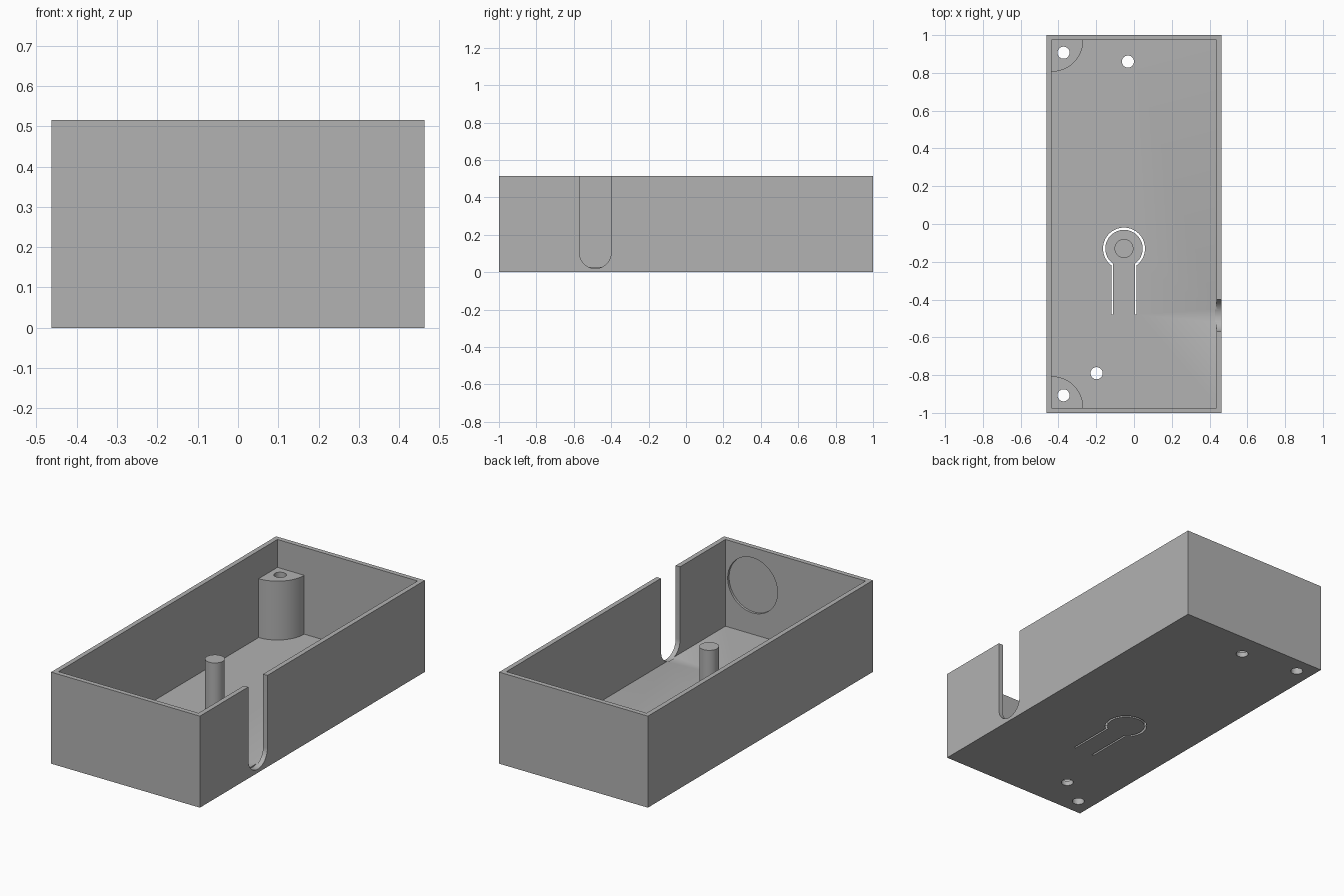
import bpy, bmesh
from math import sin, cos, asin, pi, radians
from mathutils import Matrix

old = bpy.data.objects.get("Cube")
if old:
    bpy.data.objects.remove(old, do_unlink=True)

W, L, H, T = 0.463, 1.0, 0.515, 0.027   # half width, half length, height, wall
IX, IY = W - T, L - T                   # inner half sizes

grey = bpy.data.materials.new("plain grey")
grey.use_nodes = True
grey.diffuse_color = (0.445, 0.445, 0.445, 1)
grey.node_tree.nodes["Principled BSDF"].inputs["Base Color"].default_value = grey.diffuse_color


def arc(cx, cy, r, a0, a1, n=32):
    return [(cx + r * cos(a0 + (a1 - a0) * i / n), cy + r * sin(a0 + (a1 - a0) * i / n))
            for i in range(n + 1)]


def circle(cx, cy, r, n=48):
    return arc(cx, cy, r, 0, 2 * pi, n)[:-1]


def rect(x, y):
    return [(-x, -y), (x, -y), (x, y), (-x, y)]


def prism(name, pts, lo, hi, turn=Matrix()):
    """Extrude an outline from lo to hi along z, then turn it."""
    bm = bmesh.new()
    face = bm.faces.new([bm.verts.new((x, y, lo)) for x, y in pts])
    top = bmesh.ops.extrude_face_region(bm, geom=[face])["geom"]
    verts = [v for v in top if isinstance(v, bmesh.types.BMVert)]
    bmesh.ops.translate(bm, verts=verts, vec=(0, 0, hi - lo))
    bmesh.ops.transform(bm, matrix=turn, verts=bm.verts)
    bmesh.ops.recalc_face_normals(bm, faces=bm.faces)
    mesh = bpy.data.meshes.new(name)
    bm.to_mesh(mesh)
    bm.free()
    mesh.materials.append(grey)
    obj = bpy.data.objects.new(name, mesh)
    bpy.context.collection.objects.link(obj)
    return obj


def cut(obj, cutters):
    """Subtract the cutters from the object and bake the result."""
    for c in cutters:
        mod = obj.modifiers.new("cut", "BOOLEAN")
        mod.operation, mod.solver, mod.object = "DIFFERENCE", "EXACT", c
    graph = bpy.context.evaluated_depsgraph_get()
    mesh = bpy.data.meshes.new_from_object(obj.evaluated_get(graph))
    obj.modifiers.clear()
    obj.data = mesh


# Axis turns: outline (u, v) becomes (y, z) along x, or (x, z) along -y
along_x = Matrix(((0, 0, 1, 0), (1, 0, 0, 0), (0, 1, 0, 0), (0, 0, 0, 1)))
along_y = Matrix(((1, 0, 0, 0), (0, 0, -1, 0), (0, 1, 0, 0), (0, 0, 0, 1)))

# Open case and its cavity
case = prism("case", rect(W, L), 0, H)
cavity = prism("cavity_cutter", rect(IX, IY), T, H + 0.2)

# Round-bottomed cable notch in the side wall
ny, nr = -0.485, 0.085
notch = prism("notch_cutter", arc(ny, 0.02 + nr, nr, -pi, 0) + [(ny + nr, 0.6), (ny - nr, 0.6)],
              0.428, 0.5, along_x)

# Shallow round recess inside the front wall
recess = prism("recess_cutter", circle(0.267, 0.302, 0.155, 64), 0.9, IY + 0.013, along_y)

# Screw holes through posts and floor
post_holes = [prism("post_hole_cutter", circle(-0.373, s * 0.907, 0.032), -0.1, 0.6) for s in (1, -1)]
floor_holes = [prism("floor_hole_cutter", circle(x, y, 0.032), -0.1, 0.2)
               for x, y in ((-0.032, 0.86), (-0.198, -0.79))]

# Keyhole-shaped slit that frees the springy button tongue
bx, by, leg_end = -0.053, -0.13, -0.48
outer_r, inner_r, outer_leg, inner_leg = 0.111, 0.099, 0.067, 0.057
ao, ai = asin(outer_leg / outer_r), asin(inner_leg / inner_r)
outline = [(bx + outer_leg, leg_end)]
outline += arc(bx, by, outer_r, ao - pi / 2, 1.5 * pi - ao, 48)
outline += [(bx - outer_leg, leg_end), (bx - inner_leg, leg_end)]
outline += arc(bx, by, inner_r, 1.5 * pi - ai, ai - pi / 2, 48)
outline += [(bx + inner_leg, leg_end)]
slit = prism("slit_cutter", outline, -0.1, 0.2)

cutters = [cavity, notch, recess, slit] + post_holes + floor_holes
cut(case, cutters)

# Quarter-round screw posts, sunk a little into walls and floor
parts = [case]
e, pr = 0.006, 0.167
for s, name, hole in ((1, "back_post", post_holes[0]), (-1, "front_post", post_holes[1])):
    pts = [(-IX - e, IY + e), (-IX - e, IY - pr)] + arc(-IX, IY, pr, -pi / 2, 0) + [(-IX + pr, IY + e)]
    post = prism(name, [(x, s * y) for x, y in pts], T - e, 0.358)
    cut(post, [hole])
    parts.append(post)

# Button pin on the tongue
parts.append(prism("button_pin", circle(bx, by, 0.05), T - e, 0.367))

for c in cutters:
    bpy.data.objects.remove(c, do_unlink=True)

# Smooth the round faces, keep the edges sharp
bpy.ops.object.select_all(action="DESELECT")
for p in parts:
    p.select_set(True)
bpy.context.view_layer.objects.active = case
bpy.ops.object.shade_smooth_by_angle(angle=radians(30))
